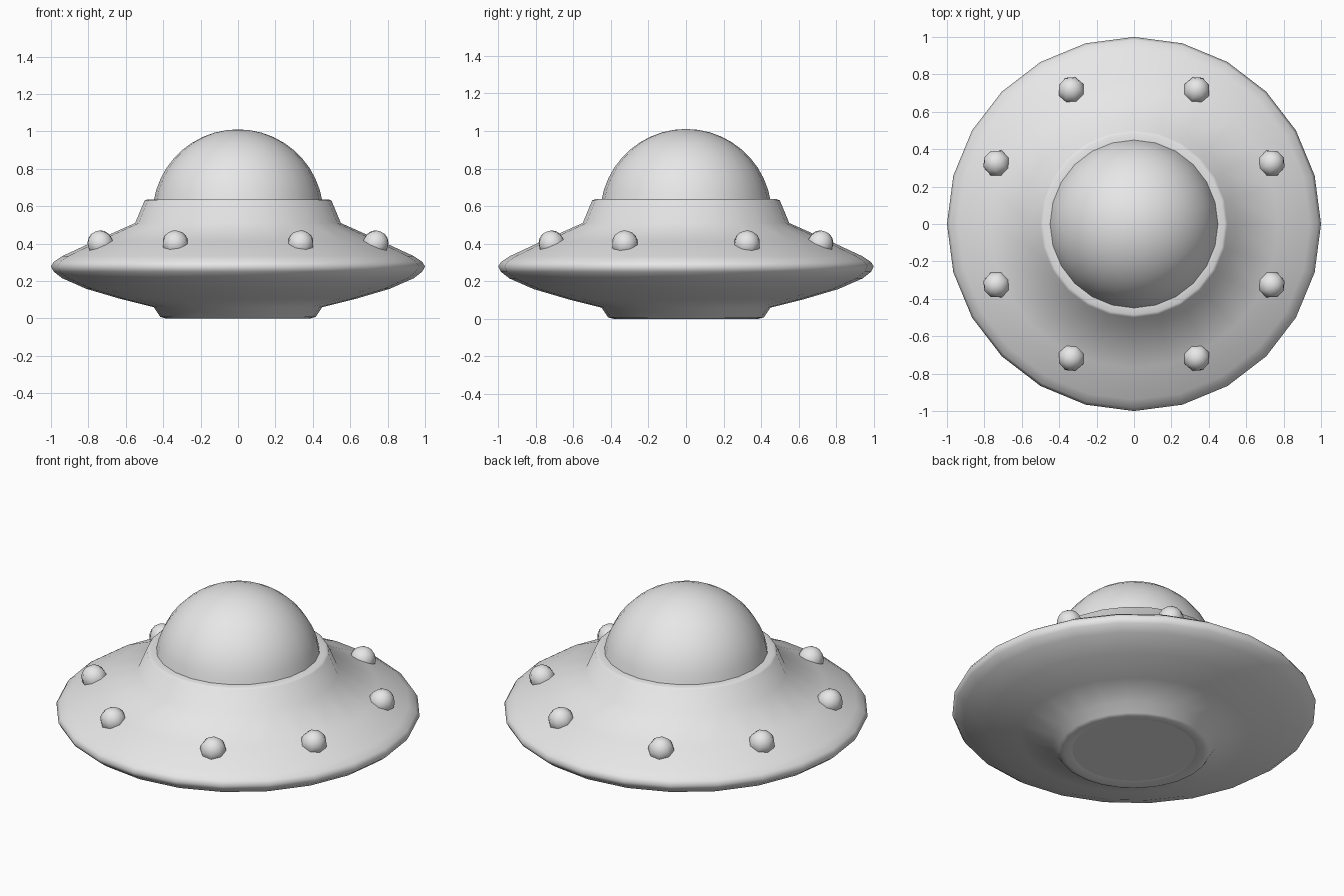
import bpy, bmesh, math
from mathutils import Vector

cube = bpy.data.objects.get("Cube")
if cube:
    bpy.data.objects.remove(cube, do_unlink=True)

SIDES = 24
GREY = (0.8, 0.8, 0.8, 1)
mat = bpy.data.materials.new("light grey")
mat.use_nodes = True
mat.diffuse_color = GREY
mat.node_tree.nodes["Principled BSDF"].inputs["Base Color"].default_value = GREY


def finish(name, bm, smooth=True):
    bmesh.ops.recalc_face_normals(bm, faces=bm.faces)
    for f in bm.faces:
        f.smooth = smooth
    mesh = bpy.data.meshes.new(name)
    bm.to_mesh(mesh)
    bm.free()
    mesh.materials.append(mat)
    obj = bpy.data.objects.new(name, mesh)
    bpy.context.collection.objects.link(obj)
    return obj


def lathe(name, profile):
    """Spin a (radius, height) profile around the z axis."""
    bm = bmesh.new()
    verts = [bm.verts.new((r, 0, z)) for r, z in profile]
    edges = [bm.edges.new(pair) for pair in zip(verts, verts[1:])]
    bmesh.ops.spin(bm, geom=verts + edges, cent=(0, 0, 0), axis=(0, 0, 1),
                   angle=math.tau, steps=SIDES)
    bmesh.ops.remove_doubles(bm, verts=bm.verts, dist=0.0005)
    return finish(name, bm)


# Saucer hull: base lip, underside, rounded rim, upper deck and collar
lathe("saucer_hull", [
    (0.34, 0.010), (0.385, 0.0), (0.415, 0.008), (0.45, 0.06),
    (0.63, 0.105), (0.81, 0.158), (0.94, 0.215), (0.985, 0.25),
    (1.0, 0.278), (0.985, 0.303), (0.94, 0.333), (0.77, 0.412),
    (0.55, 0.51), (0.5, 0.63), (0.485, 0.637), (0.44, 0.637)])

# Flat base plate inside the lip
bm = bmesh.new()
bmesh.ops.create_circle(bm, cap_ends=True, segments=SIDES, radius=0.34)
plate = finish("base_plate", bm, smooth=False)
plate.location.z = 0.010
plate.rotation_euler.x = math.pi

# Cockpit dome, a sphere cap rising out of the collar
R, CENTRE, STEPS = 0.457, 0.554, 10
start = math.asin((0.625 - CENTRE) / R)
angles = [start + (math.pi / 2 - start) * i / STEPS for i in range(STEPS + 1)]
lathe("cockpit_dome", [(R * math.cos(a), CENTRE + R * math.sin(a)) for a in angles])

# Eight lamps half sunk in the deck, tilted to its slope
deck_slope = math.atan2(0.51 - 0.412, 0.77 - 0.55)
for x, y in ((0.735, 0.325), (0.335, 0.715)):
    for sx in (1, -1):
        for sy in (1, -1):
            bm = bmesh.new()
            bmesh.ops.create_uvsphere(bm, u_segments=8, v_segments=8, radius=0.073)
            lamp = finish("deck_lamp", bm)
            out = Vector((sx * x, sy * y, 0))
            lamp.location = (out.x, out.y, 0.398)
            normal = out.normalized() * math.sin(deck_slope)
            normal.z = math.cos(deck_slope)
            lamp.rotation_euler = normal.to_track_quat("Z", "Y").to_euler()
